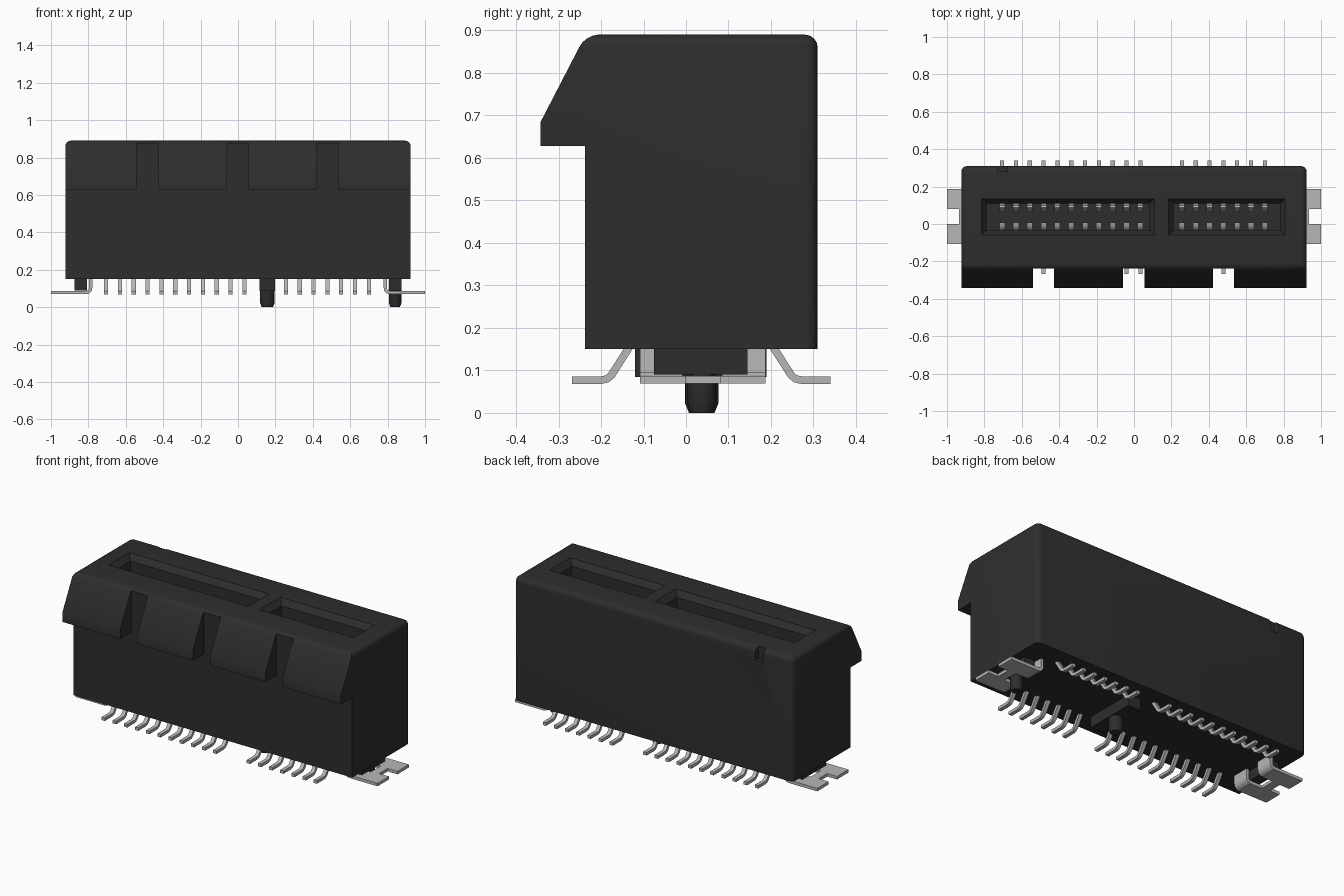
import bpy, bmesh, math
from mathutils import Vector

if "Cube" in bpy.data.objects:
    bpy.data.objects.remove(bpy.data.objects["Cube"], do_unlink=True)


def material(name, value):
    m = bpy.data.materials.new(name)
    m.use_nodes = True
    col = (value, value, value, 1)
    m.diffuse_color = col
    m.node_tree.nodes["Principled BSDF"].inputs["Base Color"].default_value = col
    return m


BLACK = material("black plastic", 0.027)
METAL = material("grey metal", 0.47)


def finish(bm, name, mat, smooth=True):
    bmesh.ops.recalc_face_normals(bm, faces=bm.faces)
    me = bpy.data.meshes.new(name)
    bm.to_mesh(me)
    bm.free()
    ob = bpy.data.objects.new(name, me)
    bpy.context.collection.objects.link(ob)
    me.materials.append(mat)
    if smooth:
        shade(ob)
    return ob


def shade(ob):
    bpy.ops.object.select_all(action='DESELECT')
    ob.select_set(True)
    bpy.context.view_layer.objects.active = ob
    bpy.ops.object.shade_smooth_by_angle(angle=math.radians(35))


def prism(bm, outline, axis, lo, hi):
    """Extrude a 2D outline along axis x, y or z."""
    def place(p, d):
        return {'x': (d, p[0], p[1]), 'y': (p[0], d, p[1]), 'z': (p[0], p[1], d)}[axis]
    a = [bm.verts.new(place(p, lo)) for p in outline]
    b = [bm.verts.new(place(p, hi)) for p in outline]
    bm.faces.new(a)
    bm.faces.new(b)
    for i in range(len(a)):
        j = (i + 1) % len(a)
        bm.faces.new((a[i], a[j], b[j], b[i]))


def rect(x0, x1, y0, y1):
    return [(x0, y0), (x1, y0), (x1, y1), (x0, y1)]


def box(bm, x0, x1, y0, y1, z0, z1):
    prism(bm, rect(x0, x1, y0, y1), 'z', z0, z1)


def ribbon(path, t):
    """Outline of a bent strip of thickness t along a 2D path."""
    pts = [Vector(p) for p in path]
    left, right = [], []
    for i, p in enumerate(pts):
        d = (pts[min(i + 1, len(pts) - 1)] - pts[max(i - 1, 0)]).normalized()
        n = Vector((-d.y, d.x)) * t / 2
        left.append(p + n)
        right.append(p - n)
    return left + right[::-1]


def loft(bm, rings):
    """Closed solid through stacked rings of (outline, z)."""
    vs = [[bm.verts.new((x, y, z)) for x, y in o] for o, z in rings]
    n = len(vs[0])
    for a, b in zip(vs, vs[1:]):
        for i in range(n):
            j = (i + 1) % n
            bm.faces.new((a[i], a[j], b[j], b[i]))
    bm.faces.new(vs[0])
    bm.faces.new(vs[-1])


# Housing: side profile with the overhanging sloped lip, rounded top and rear
bm = bmesh.new()
prism(bm, [(-0.238, 0.15), (0.31, 0.15), (0.31, 0.89), (-0.237, 0.89),
           (-0.342, 0.685), (-0.342, 0.628), (-0.238, 0.628)], 'x', -0.923, 0.923)
rounded = [e for e in bm.edges
           if all(v.co.z > 0.88 for v in e.verts)
           or (all(v.co.y > 0.3 for v in e.verts) and abs(e.verts[0].co.z - e.verts[1].co.z) > 0.1)]
bmesh.ops.bevel(bm, geom=rounded, offset=0.03, segments=4, profile=0.5, affect='EDGES')
housing = finish(bm, "housing", BLACK, False)

# Cutters: lip gaps, rear key notch, two card slots with chamfered mouths
cut = bmesh.new()
for x0, x1 in ((-0.54, -0.428), (-0.06, 0.055), (0.422, 0.535)):
    box(cut, x0, x1, -0.5, -0.2375, 0.55, 0.95)
box(cut, -0.73, -0.677, 0.282, 0.4, 0.815, 0.95)
for x0, x1 in ((-0.815, 0.11), (0.185, 0.808)):
    outer, inner = rect(x0, x1, -0.06, 0.135), rect(x0 + 0.027, x1 - 0.027, -0.035, 0.11)
    loft(cut, [(inner, 0.32), (inner, 0.855), (outer, 0.89), (outer, 0.95)])
cutter = finish(cut, "housing_cutter", BLACK, False)
cutter.hide_render = True
mod = housing.modifiers.new("cut", 'BOOLEAN')
mod.operation = 'DIFFERENCE'
mod.solver = 'EXACT'
mod.object = cutter
bpy.context.view_layer.objects.active = housing
bpy.ops.object.modifier_apply(modifier=mod.name)
bpy.data.objects.remove(cutter, do_unlink=True)
shade(housing)

# Underside rib and end standoffs
bm = bmesh.new()
box(bm, 0.115, 0.198, -0.12, 0.19, 0.085, 0.16)
finish(bm, "centre_rib", BLACK, False)
for side, s in (("right", -1), ("left", 1)):
    bm = bmesh.new()
    box(bm, s * 0.84 - 0.033, s * 0.84 + 0.033, -0.075, 0.145, 0.09, 0.16)
    finish(bm, side + "_standoff", BLACK, False)

# Locating pegs with chamfered tips
for name, x, r in (("centre_peg", 0.157, 0.039), ("end_peg", 0.84, 0.034)):
    def ring(k):
        return [(x + k * math.cos(i * math.pi / 12), 0.037 + k * math.sin(i * math.pi / 12))
                for i in range(24)]
    bm = bmesh.new()
    loft(bm, [(ring(r - 0.009), 0), (ring(r), 0.022), (ring(r), 0.1)])
    finish(bm, name, BLACK)

# Solder pins and spring contacts, mirrored about the slot's centre line
PIN_X = [-0.705 + 0.0739 * i for i in range(11)] + [0.256 + 0.0739 * i for i in range(7)]
LEG = [(-0.268, 0.077), (-0.2, 0.077), (-0.186, 0.08), (-0.176, 0.088), (-0.13, 0.16)]
SPRING = [(-0.034, 0.34), (-0.022, 0.5), (0.0, 0.63), (0.002, 0.66), (-0.004, 0.69), (-0.022, 0.74)]
for row in ("front", "rear"):
    for part, path, w, t in (("pins", LEG, 0.022, 0.018), ("contacts", SPRING, 0.03, 0.012)):
        if row == "rear":
            path = [(0.072 - y, z) for y, z in path]
        bm = bmesh.new()
        for x in PIN_X:
            prism(bm, ribbon(path, t), 'x', x - w / 2, x + w / 2)
        finish(bm, row + "_" + part, METAL)

# Hold-down brackets: notched plate with two arms bent up into the housing
PLATE = [(1, -0.108), (1, 0), (0.935, 0), (0.935, 0.08), (1, 0.08), (1, 0.187), (0.81, 0.187),
         (0.81, 0.085), (0.885, 0.085), (0.885, -0.008), (0.81, -0.008), (0.81, -0.108)]
ARM = [(0.811, 0.078), (0.798, 0.082), (0.79, 0.091), (0.788, 0.105), (0.788, 0.16)]
for side, s in (("right", -1), ("left", 1)):
    bm = bmesh.new()
    prism(bm, [(s * x, y) for x, y in PLATE], 'z', 0.069, 0.087)
    for y0, y1 in ((-0.108, -0.008), (0.085, 0.187)):
        prism(bm, ribbon([(s * x, z) for x, z in ARM], 0.018), 'y', y0, y1)
    finish(bm, side + "_bracket", METAL)
